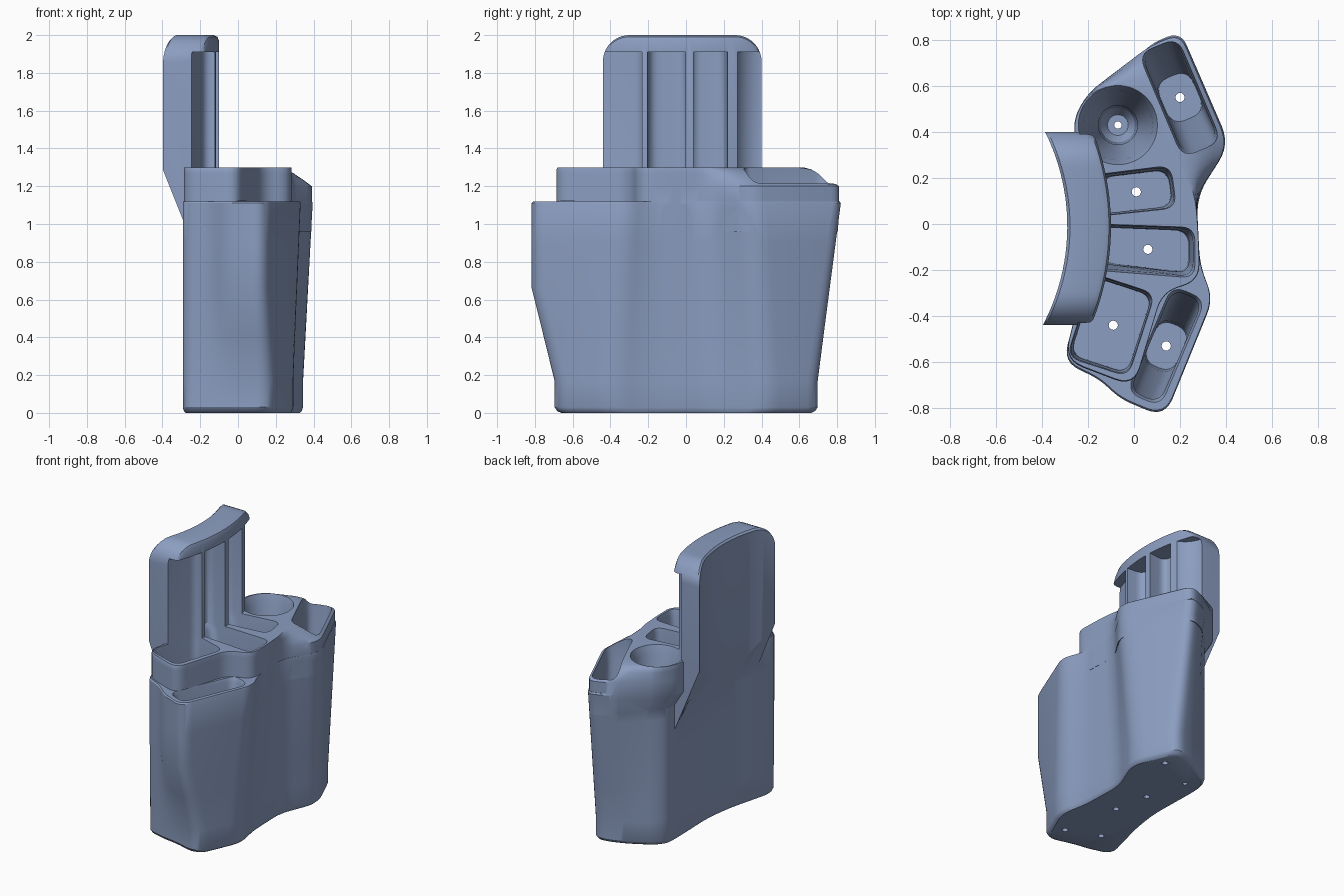
import bpy, bmesh, math
from mathutils import Vector

if "Cube" in bpy.data.objects:
    bpy.data.objects.remove(bpy.data.objects["Cube"])

mat = bpy.data.materials.new("slate blue")
mat.diffuse_color = (0.26, 0.34, 0.53, 1)
mat.use_nodes = True
mat.node_tree.nodes["Principled BSDF"].inputs["Base Color"].default_value = mat.diffuse_color


def rounded(pts, r=0.08, n=6):
    """Closed outline with every corner rounded."""
    out, m = [], len(pts)
    for i in range(m):
        a, p, b = (Vector(pts[(i + k) % m]) for k in (-1, 0, 1))
        d = min(r, 0.45 * (a - p).length, 0.45 * (b - p).length)
        s, e = p + (a - p).normalized() * d, p + (b - p).normalized() * d
        for k in range(n + 1):
            t = k / n
            out.append(s * (1 - t) ** 2 + p * 2 * t * (1 - t) + e * t * t)
    return out


def loft(name, rings):
    """Closed solid through rings of 3D points."""
    bm = bmesh.new()
    rows = [[bm.verts.new(p) for p in ring] for ring in rings]
    for a, b in zip(rows, rows[1:]):
        for i in range(len(a)):
            j = (i + 1) % len(a)
            bm.faces.new((a[i], a[j], b[j], b[i]))
    bm.faces.new(rows[0])
    bm.faces.new(rows[-1])
    bmesh.ops.recalc_face_normals(bm, faces=bm.faces)
    me = bpy.data.meshes.new(name)
    bm.to_mesh(me)
    bm.free()
    me.materials.append(mat)
    ob = bpy.data.objects.new(name, me)
    bpy.context.collection.objects.link(ob)
    return ob


def at(ring, z):
    return [(p[0], p[1], z) for p in ring]


def scaled(pts, c, s):
    return [(c[0] + (p[0] - c[0]) * s, c[1] + (p[1] - c[1]) * s) for p in pts]


def mix(a, b, t):
    return [(p[0] + (q[0] - p[0]) * t, p[1] + (q[1] - p[1]) * t) for p, q in zip(a, b)]


def rect(c, along, across, deg):
    """Tilted rectangle, long axis leaning deg from +y towards +x."""
    t = math.radians(deg)
    u, v = Vector((math.sin(t), math.cos(t))), Vector((math.cos(t), -math.sin(t)))
    c = Vector(c)
    return [tuple(c + u * along * a + v * across * b)
            for a, b in ((-1, -1), (-1, 1), (1, 1), (1, -1))]


def circle(c, r, n=48):
    return [(c[0] + r * math.cos(k * math.tau / n), c[1] + r * math.sin(k * math.tau / n))
            for k in range(n)]


def combine(target, other, op):
    m = target.modifiers.new(op.lower(), 'BOOLEAN')
    m.operation, m.object, m.solver = op, other, 'EXACT'
    bpy.context.view_layer.objects.active = target
    bpy.ops.object.modifier_apply(modifier=m.name)
    bpy.data.objects.remove(other)


# Lower body: wavy outline with a hollow back, narrowing towards the foot
hollow = [(-.13, .56), (-.187, .485), (-.19, .36), (-.18, 0), (-.21, -.22)]
rim = [(-.308, -.60), (-.15, -.675), (-.06, -.76), (.134, -.842), (.345, -.325), (.287, -.18),
       (.272, .12), (.417, .344), (.203, .838), (.07, .785)] + hollow
foot = [(-.308, -.60), (-.14, -.645), (-.033, -.66), (.165, -.715), (.305, -.40), (.262, -.2),
        (.252, .14), (.362, .41), (.23, .715), (.06, .665)] + hollow


def outline(z):
    res = []
    for f, r in zip(foot, rim):
        t = max(0, min(1, (z - .17) / (.49 if r[1] < -.4 else .95)))
        res.append((f[0] + (r[0] - f[0]) * t, f[1] + (r[1] - f[1]) * t))
    return rounded(res, .09)


rings = [at(scaled(outline(0), (0, 0), .95), 0), at(scaled(outline(0), (0, 0), .98), .01)]
rings += [at(outline(z), z) for z in (.03, .17, .42, .66, .9, 1.11)]
rings.append(at(scaled(outline(1.12), (0, 0), .99), 1.12))
body = loft("organizer_body", rings)

# Upper body: flared cup collar, set back from the front slot, sloping over the back slot
start = [(-.308, -.60), (0, -.718), (.125, -.30), (.29, -.25), (.285, -.05)]
collar = [(-.2, .58), (-.265, .47), (-.26, .34), (-.2, 0), (-.215, -.22)]
waist = start + rim[6:]
upper = start + rim[6:10] + collar
crest = start + [rim[6], (.215, .27), (.10, .60), (-.02, .645)] + collar
levels = [(.96, waist, .98), (1.08, upper, .987)]
levels += [(z, mix(upper, crest, t), s) for z, t, s in (
    (1.20, 0, .987), (1.235, .25, .987), (1.265, .5, .987), (1.288, .75, .987), (1.3, 1, .98))]
combine(body, loft("upper_body", [at(scaled(rounded(p, .09), (0, 0), s), z)
                                  for z, p, s in levels]), 'UNION')

# Curved back plate: thick top lip, rounded corners, sloped underside running into the body
sections, y0, y1, rc, n = [], -.44, .40, .14, 36
for i in range(n + 1):
    y = (y0 + y1) / 2 - (y1 - y0) / 2 * math.cos(math.pi * i / n)
    e = max(0, rc - min(y - y0, y1 - y))
    top = 2 - rc + math.sqrt(max(0, rc * rc - e * e))
    xb = -1.21 + math.sqrt(.92 ** 2 - (y + .01) ** 2)
    xf = -1.21 + math.sqrt(1.11 ** 2 - (y + .01) ** 2)
    sec = [(xf, .77), (xf, top - .03), (xf - .009, top - .009), (xf - .03, top),
           (xb + .012, top), (xb, top - .012), (xb, 1.05 + 2.2 * (-.29 - xb)),
           (-.155, .78), (-.15, .77)]
    if xf <= -.149:
        sec[-2:] = [(xf - .02, .81), (xf - .01, .79)]
    sections.append([(x, y, z) for x, z in sec])
combine(body, loft("back_plate", sections), 'UNION')

# Straight pockets, leaning back and running up into the plate as flutes
tall = rect((-.1, -.44), .19, .14, 18)
pockets = [
    ((.01, .14), [(-.145, .045), (.165, .08), (.145, .235), (-.145, .2)],
     [(-.24, .025), (.185, .07), (.16, .255), (-.24, .205)], .06),
    ((.06, -.11), [(-.145, -.165), (.235, -.21), (.235, -.03), (-.145, -.015)],
     [(-.24, -.195), (.265, -.235), (.265, -.015), (-.24, .003)], .06),
    ((-.09, -.44), scaled(tall, (-.09, -.44), .92), tall, .06)]
for c, low, high, r in pockets:
    a, b = rounded(low, r), rounded(high, r)
    combine(body, loft("pocket_cutter", [at(a, .07), at(mix(a, b, .15), 1.0),
                                         at(mix(a, b, .7), 1.26), at(b, 1.3),
                                         at(b, 1.91)]), 'DIFFERENCE')

# Round cup: wide funnel over a narrow well
cup = (-.07, .43)
combine(body, loft("cup_cutter", [at(circle(cup, r), z) for r, z in
                                  ((.045, .07), (.075, .12), (.085, .95), (.13, 1.1),
                                   (.152, 1.24), (.172, 1.3), (.172, 1.91))]), 'DIFFERENCE')

# Long slots whose ends taper to a short floor
front, back = (.14, -.53), (.2, .55)
slots = [(front, 23, ((.1, .07, .07), (.11, .07, .17), (.24, .07, .66), (.24, .07, 1.09),
                      (.252, .08, 1.12), (.252, .08, 1.122))),
         (back, -23, ((.1, .078, .07), (.11, .078, .17), (.235, .083, 1.12),
                      (.245, .092, 1.22), (.245, .092, 1.6)))]
for c, deg, steps in slots:
    combine(body, loft("slot_cutter", [at(rounded(rect(c, a, b, deg), .065), z)
                                       for a, b, z in steps]), 'DIFFERENCE')

# Drain holes through the floor
for c in [p[0] for p in pockets] + [cup, front, back]:
    r = .016 if c == cup else .02
    combine(body, loft("drain_cutter", [at(circle(c, r, 20), z) for z in (-.1, .15)]),
            'DIFFERENCE')

body.select_set(True)
bpy.context.view_layer.objects.active = body
bpy.ops.object.shade_smooth_by_angle(angle=math.radians(30))
